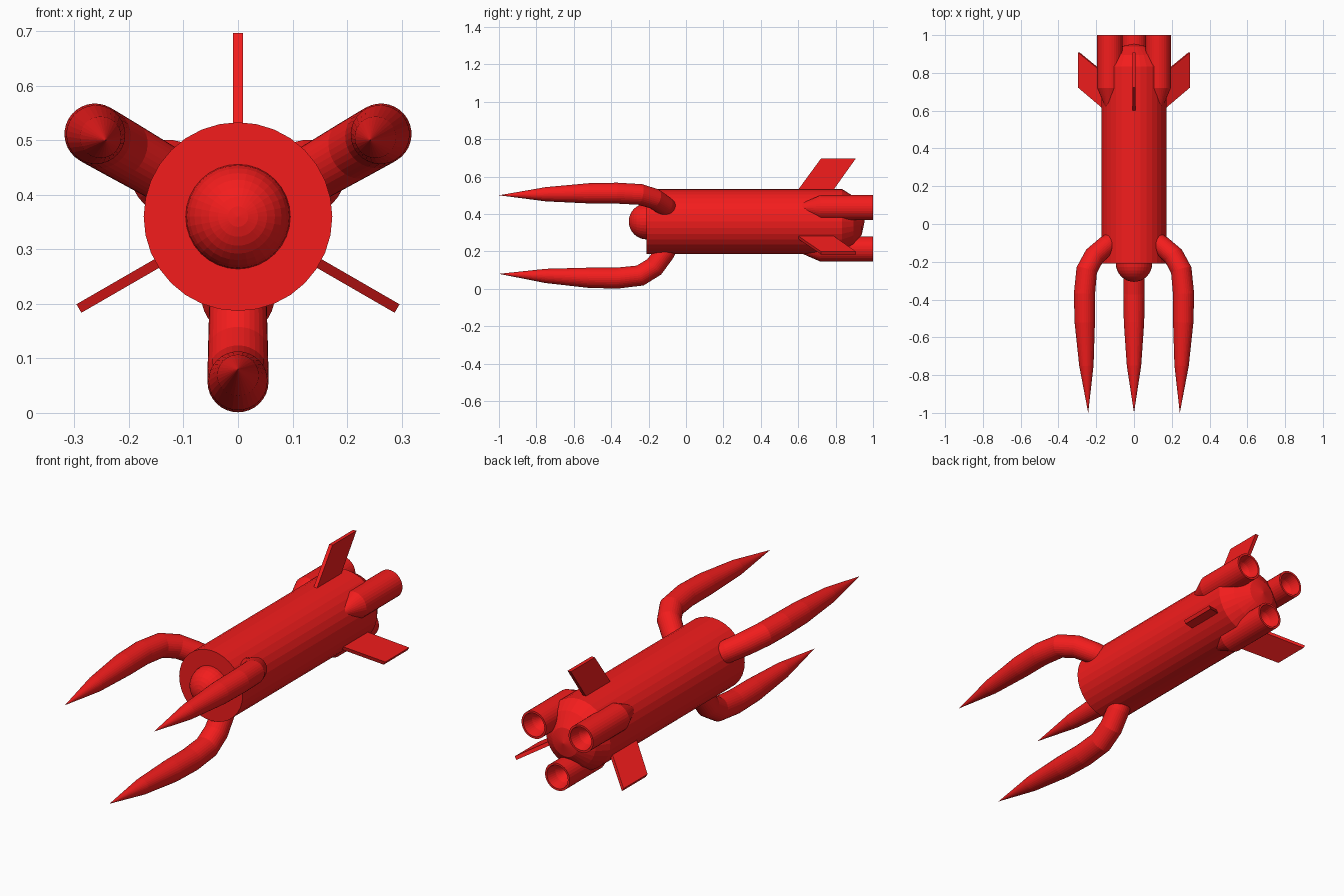
import bpy, bmesh, math
from mathutils import Vector

if "Cube" in bpy.data.objects:
    bpy.data.objects.remove(bpy.data.objects["Cube"])

AXIS_Z = 0.36
SIDES = 32
Y = Vector((0, 1, 0))

red = bpy.data.materials.new("red_paint")
red.diffuse_color = (0.9, 0.012, 0.012, 1)
red.use_nodes = True
red.node_tree.nodes["Principled BSDF"].inputs["Base Color"].default_value = red.diffuse_color


def finish(name, bm):
    bmesh.ops.recalc_face_normals(bm, faces=bm.faces)
    mesh = bpy.data.meshes.new(name)
    bm.to_mesh(mesh)
    bm.free()
    mesh.materials.append(red)
    obj = bpy.data.objects.new(name, mesh)
    bpy.context.collection.objects.link(obj)
    return obj


def loft(name, rings):
    """Skin rings of (centre, axis1, axis2, radius); radius 0 is a point."""
    bm = bmesh.new()
    loops = []
    for c, a, b, r in rings:
        if r == 0:
            loops.append([bm.verts.new(c)])
        else:
            angles = [2 * math.pi * i / SIDES for i in range(SIDES)]
            loops.append([bm.verts.new(c + r * (math.cos(t) * a + math.sin(t) * b)) for t in angles])
    for p, q in zip(loops, loops[1:]):
        for i in range(SIDES):
            j = (i + 1) % SIDES
            if len(p) == 1:
                bm.faces.new((p[0], q[i], q[j]))
            elif len(q) == 1:
                bm.faces.new((p[i], q[0], p[j]))
            else:
                bm.faces.new((p[i], q[i], q[j], p[j]))
    for loop in (loops[0], loops[-1]):
        if len(loop) > 1:
            bm.faces.new(loop)
    return finish(name, bm)


def radial(deg):
    t = math.radians(deg)
    return Vector((math.cos(t), 0, math.sin(t))), Vector((-math.sin(t), 0, math.cos(t)))


def lathe(name, profile, deg=90, offset=0):
    """Revolve (radius, y) about a line parallel to y."""
    u, s = radial(deg)
    base = Vector((0, 0, AXIS_Z)) + u * offset
    return loft(name, [(base + Y * y, u, s, r) for r, y in profile])


# Hull with rounded tail
lathe("hull", [(0.173, -0.21), (0.173, 0.835), (0.135, 0.895),
               (0.07, 0.94), (0, 0.955)])

# Ball in the front face
bm = bmesh.new()
bmesh.ops.create_uvsphere(bm, u_segments=32, v_segments=16, radius=0.096)
ball = finish("nose_ball", bm)
ball.location = (0, -0.21, AXIS_Z)
ball.rotation_euler = (math.pi / 2, 0, 0)

# Curved arms: (y, distance from axis, thickness radius)
ARM = [(-1.0, 0.28, 0), (-0.75, 0.291, 0.038), (-0.52, 0.301, 0.054),
       (-0.37, 0.303, 0.056), (-0.245, 0.289, 0.056), (-0.17, 0.243, 0.055),
       (-0.115, 0.17, 0.053), (-0.085, 0.12, 0.05)]


def arm(name, deg):
    u, s = radial(deg)
    pts = [Vector((0, y, AXIS_Z)) + u * r for y, r, _ in ARM]
    rings = []
    for i, p in enumerate(pts):
        before = pts[max(i - 1, 0)]
        after = pts[min(i + 1, len(pts) - 1)]
        d1, d2 = (p - before).normalized(), (after - p).normalized()
        tangent = (d1 + d2).normalized()
        rings.append((p, s, tangent.cross(s), ARM[i][2]))
    loft(name, rings)


# Boosters: cone nose, cylinder, hollow flared nozzle
BOOSTER = [(0, 0.565), (0.067, 0.72), (0.067, 1.0), (0.057, 1.0),
           (0.045, 0.95), (0.018, 0.905), (0, 0.905)]

# Fins: (y, distance from axis), root sunk into the hull
FIN = [(0.585, 0.15), (0.722, 0.337), (0.908, 0.337), (0.775, 0.15)]


def fin(name, deg):
    u, s = radial(deg)
    bm = bmesh.new()
    sides = [[bm.verts.new(Vector((0, y, AXIS_Z)) + u * r + s * h) for y, r in FIN]
             for h in (-0.009, 0.009)]
    for side in sides:
        bm.faces.new(side)
    for i in range(4):
        j = (i + 1) % 4
        bm.faces.new((sides[0][i], sides[0][j], sides[1][j], sides[1][i]))
    finish(name, bm)


for label, deg in (("right", 30), ("left", 150), ("bottom", 270)):
    arm(label + "_arm", deg)
    lathe(label + "_booster", BOOSTER, deg, 0.148)

for label, deg in (("top", 90), ("lower_left", 210), ("lower_right", 330)):
    fin(label + "_fin", deg)
